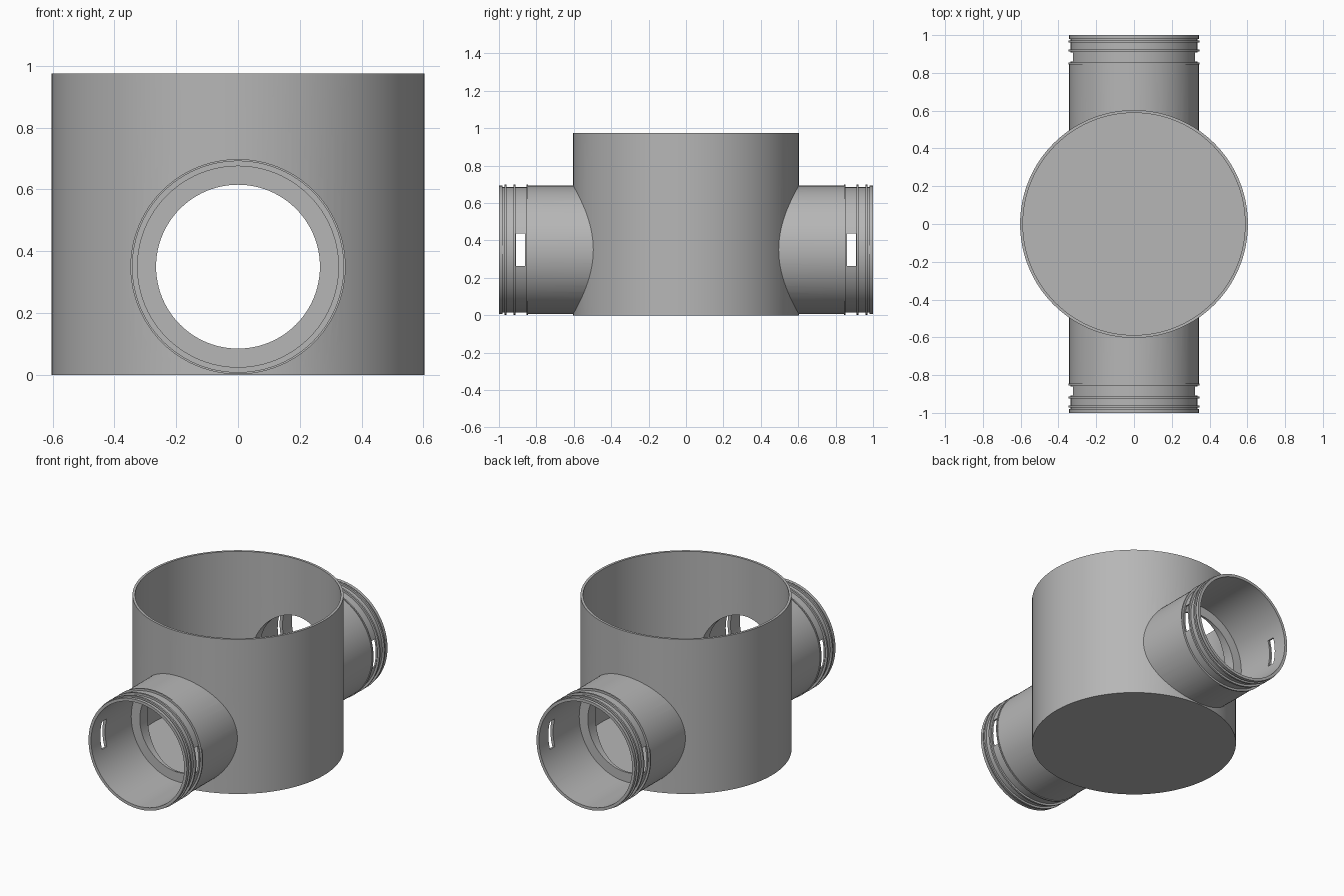
import bpy, bmesh, math
from mathutils import Matrix, Vector

old = bpy.data.objects.get("Cube")
if old:
    bpy.data.objects.remove(old, do_unlink=True)

AXIS_Z = 0.35      # height of the pipe centre line
DRUM_R = 0.603
DRUM_H = 0.975
WALL = 0.015
BORE_R = 0.325     # socket inside the pipe ends
TUNNEL_R = 0.265   # narrower hole through the drum wall
STEP_Y = 0.6       # flat step between socket and tunnel

grey = bpy.data.materials.new("grey_plastic")
grey.use_nodes = True
colour = (0.47, 0.47, 0.47, 1)
grey.diffuse_color = colour
grey.node_tree.nodes["Principled BSDF"].inputs["Base Color"].default_value = colour

# Turns an upright lathe onto the pipe axis
ALONG_Y = Matrix.Translation((0, 0, AXIS_Z)) @ Matrix.Rotation(-math.pi / 2, 4, "X")


def make_object(name, bm, matrix=Matrix()):
    bmesh.ops.transform(bm, matrix=matrix, verts=bm.verts)
    bmesh.ops.recalc_face_normals(bm, faces=bm.faces)
    mesh = bpy.data.meshes.new(name)
    bm.to_mesh(mesh)
    bm.free()
    mesh.materials.append(grey)
    obj = bpy.data.objects.new(name, mesh)
    bpy.context.collection.objects.link(obj)
    return obj


def lathe(name, profile, matrix=Matrix(), sides=96):
    """Closed solid turned from (radius, height) pairs."""
    bm = bmesh.new()
    rings = []
    for r, h in profile:
        angles = [math.tau * i / sides for i in range(sides)]
        rings.append([bm.verts.new((r * math.cos(a), r * math.sin(a), h)) for a in angles])
    for low, high in zip(rings, rings[1:]):
        for i in range(sides):
            j = (i + 1) % sides
            bm.faces.new((low[i], low[j], high[j], high[i]))
    bm.faces.new(rings[0])
    bm.faces.new(rings[-1])
    return make_object(name, bm, matrix)


def box(name, centre, size):
    bm = bmesh.new()
    bmesh.ops.create_cube(bm, size=1)
    return make_object(name, bm, Matrix.Translation(centre) @ Matrix.Diagonal(Vector(size).to_4d()))


def combine(target, tool, operation):
    """Applies a boolean and removes the tool."""
    tool.hide_render = True
    mod = target.modifiers.new(operation.lower(), "BOOLEAN")
    mod.operation = operation
    mod.solver = "EXACT"
    mod.object = tool
    bpy.ops.object.select_all(action="DESELECT")
    target.select_set(True)
    bpy.context.view_layer.objects.active = target
    bpy.ops.object.modifier_apply(modifier=mod.name)
    bpy.data.objects.remove(tool, do_unlink=True)


# Drum
chamber = lathe("inspection_chamber", [(DRUM_R, 0), (DRUM_R, DRUM_H)], sides=128)

# Pipe running through, with ridges near both ends
BODY, GROOVE, RIDGE = 0.343, 0.335, 0.348
half = [(BODY, 0.845), (RIDGE, 0.845), (RIDGE, 0.854), (GROOVE, 0.854)]
for start in (0.912, 0.96):
    half += [(GROOVE, start), (RIDGE, start), (RIDGE, start + 0.011), (GROOVE, start + 0.011)]
half += [(GROOVE, 0.98), (BODY, 0.98), (BODY, 1.0)]
pipe = [(r, -h) for r, h in reversed(half)] + half
combine(chamber, lathe("through_pipe", pipe, ALONG_Y), "UNION")

# Hollow drum, tunnel and end sockets
combine(chamber, lathe("drum_cavity", [(DRUM_R - WALL, WALL), (DRUM_R - WALL, 1.2)], sides=128), "DIFFERENCE")
combine(chamber, lathe("tunnel", [(TUNNEL_R, -1.2), (TUNNEL_R, 1.2)], ALONG_Y), "DIFFERENCE")
for side in (-1, 1):
    socket = [(BORE_R, side * STEP_Y), (BORE_R, side * 1.2)]
    combine(chamber, lathe("socket", socket, ALONG_Y), "DIFFERENCE")
    # Clip slots through both flanks of the pipe end
    combine(chamber, box("clip_slot", (0, side * 0.884, AXIS_Z), (1, 0.048, 0.175)), "DIFFERENCE")

bpy.ops.object.select_all(action="DESELECT")
chamber.select_set(True)
bpy.context.view_layer.objects.active = chamber
bpy.ops.object.shade_smooth_by_angle(angle=math.radians(25))
